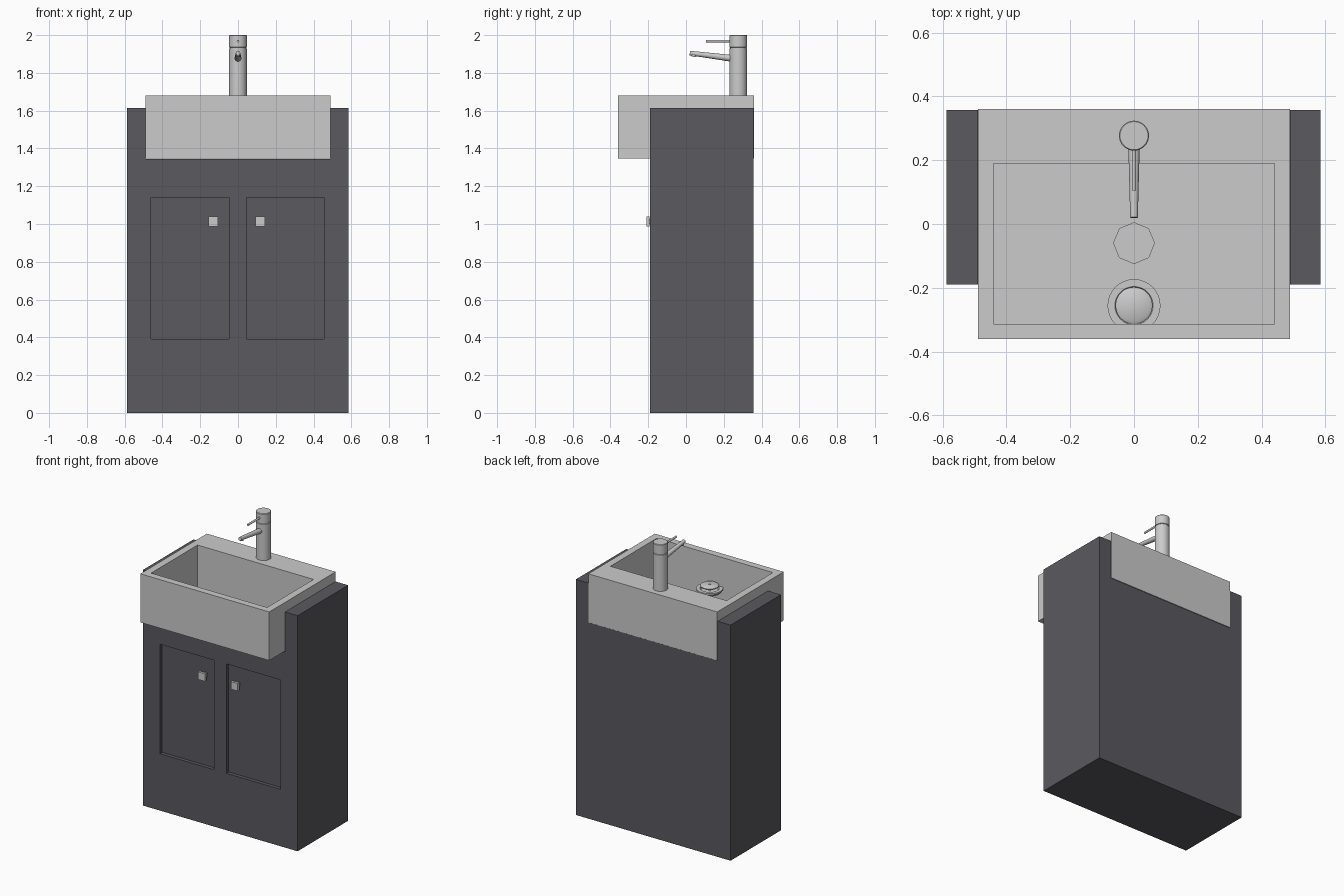
import bpy, bmesh, math
from mathutils import Vector

if "Cube" in bpy.data.objects:
    bpy.data.objects.remove(bpy.data.objects["Cube"])

dark = bpy.data.materials.new("dark_grey")
dark.diffuse_color = (0.1, 0.1, 0.115, 1)
dark.use_nodes = True
dark.node_tree.nodes["Principled BSDF"].inputs["Base Color"].default_value = dark.diffuse_color


def finish(name, bm):
    bmesh.ops.recalc_face_normals(bm, faces=bm.faces)
    me = bpy.data.meshes.new(name)
    bm.to_mesh(me)
    bm.free()
    ob = bpy.data.objects.new(name, me)
    bpy.context.collection.objects.link(ob)
    return ob


def box(name, x, y, z):
    bm = bmesh.new()
    bmesh.ops.create_cube(bm, size=1)
    for v in bm.verts:
        v.co = Vector([(r[0] + r[1]) / 2 + c * (r[1] - r[0]) for c, r in zip(v.co, (x, y, z))])
    return finish(name, bm)


def rod(name, p0, p1, r0, r1=None, sides=32, smooth=True):
    p0, p1 = Vector(p0), Vector(p1)
    d = p1 - p0
    bpy.ops.mesh.primitive_cone_add(vertices=sides, radius1=r0, radius2=r1 or r0, depth=d.length,
                                    location=(p0 + p1) / 2,
                                    rotation=d.to_track_quat('Z', 'Y').to_euler())
    ob = bpy.context.object
    ob.name = name
    if smooth:
        bpy.ops.object.shade_smooth_by_angle(angle=math.radians(35))
    return ob


def lathe(name, profile, loc, steps=32):
    bm = bmesh.new()
    vs = [bm.verts.new((r, 0, z)) for r, z in profile]
    es = [bm.edges.new(p) for p in zip(vs, vs[1:])]
    bmesh.ops.spin(bm, geom=vs + es, cent=(0, 0, 0), axis=(0, 0, 1), angle=2 * math.pi, steps=steps)
    bmesh.ops.remove_doubles(bm, verts=bm.verts, dist=1e-5)
    ob = finish(name, bm)
    ob.location = loc
    bpy.context.view_layer.objects.active = ob
    ob.select_set(True)
    bpy.ops.object.shade_smooth_by_angle(angle=math.radians(35))
    ob.select_set(False)
    return ob


def cut(ob, cutter):
    mod = ob.modifiers.new("cut", 'BOOLEAN')
    mod.operation, mod.solver, mod.object = 'DIFFERENCE', 'EXACT', cutter
    bpy.context.view_layer.objects.active = ob
    bpy.ops.object.modifier_apply(modifier=mod.name)
    bpy.data.objects.remove(cutter)


# Cabinet: U-shaped front outline extruded to the back
bm = bmesh.new()
outline = [(-.588, 0), (.585, 0), (.585, 1.615), (.49, 1.615), (.49, 1.345),
           (-.49, 1.345), (-.49, 1.615), (-.588, 1.615)]
face = bm.faces.new([bm.verts.new((x, -.19, z)) for x, z in outline])
ext = bmesh.ops.extrude_face_region(bm, geom=[face], use_keep_orig=True)
for v in ext['geom']:
    if isinstance(v, bmesh.types.BMVert):
        v.co.y = .357
cabinet = finish("cabinet", bm)
cabinet.data.materials.append(dark)

# Recessed doors with square knobs
for side, x0, x1, kx in (("left", -.46, -.048, -.131), ("right", .045, .456, .118)):
    cut(cabinet, box("cutter", (x0, x1), (-.3, -.165), (.39, 1.14)))
    box(side + "_knob", (kx - .026, kx + .026), (-.209, -.192), (.987, 1.039))
    box(side + "_knob_stem", (kx - .014, kx + .014), (-.194, -.163), (.999, 1.027))

# Basin with rectangular bowl and octagonal drain hole
basin = box("basin", (-.489, .489), (-.36, .36), (1.347, 1.68))
cut(basin, box("cutter", (-.44, .44), (-.313, .19), (1.375, 1.8)))
cut(basin, rod("cutter", (0, -.06, 1.36), (0, -.06, 1.5), .064, sides=8, smooth=False))

# Waste plug: flange dish with raised cap on a pin
lathe("waste_flange", [(0, 1.452), (.07, 1.452), (.083, 1.468), (.083, 1.478), (.06, 1.478),
                       (.054, 1.462), (0, 1.462)], (0, -.256, 0))
lathe("waste_cap", [(0, 1.488), (.052, 1.488), (.058, 1.492), (.058, 1.498), (.05, 1.503),
                    (0, 1.505)], (0, -.256, 0))
rod("waste_pin", (0, -.256, 1.37), (0, -.256, 1.508), .008, sides=12)

# Tap: body with a seam, spout with outlet, lever
lathe("tap_body", [(0, 1.675), (.047, 1.675), (.047, 1.928), (.043, 1.93), (.043, 1.934),
                   (.047, 1.936), (.047, 1.997), (.044, 2.0), (0, 2.0)], (0, .277, 0), 40)
rod("tap_spout", (0, .25, 1.876), (0, .02, 1.905), .018, .012, 24)
rod("tap_outlet", (0, .043, 1.905), (0, .04, 1.885), .011, sides=16)
rod("tap_lever", (0, .25, 1.968), (0, .105, 1.968), .007, sides=12)
